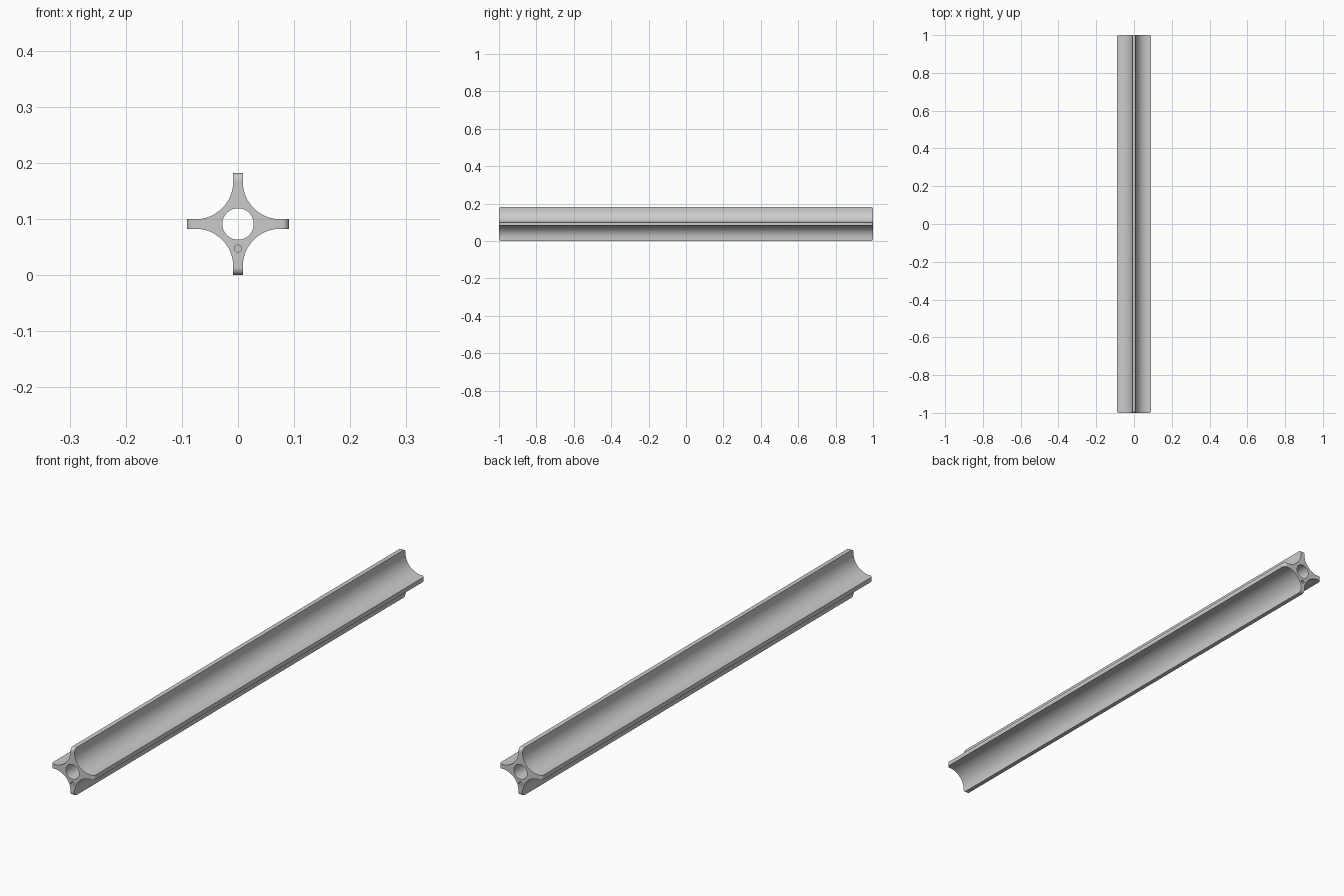
import bpy, bmesh, math

if "Cube" in bpy.data.objects:
    bpy.data.objects.remove(bpy.data.objects["Cube"])

REACH = 0.091     # centre to arm tip, also height of the axis
HALF = 0.0085     # half thickness of an arm
FLUTE = 0.067     # radius of the concave flutes
ROUND = 0.013     # rounding of arm tips at both ends
STEPS = 16


def section(reach):
    """Four-armed outline with concave quarter arcs between the arms."""
    pts = []
    c = HALF + FLUTE
    for q in range(4):
        quarter = [(reach, HALF)]
        for i in range(STEPS + 1):
            a = math.radians(270 - 90 * i / STEPS)
            quarter.append((c + FLUTE * math.cos(a), c + FLUTE * math.sin(a)))
        quarter.append((HALF, reach))
        s, k = round(math.sin(q * math.pi / 2)), round(math.cos(q * math.pi / 2))
        pts += [(x * k - z * s, x * s + z * k) for x, z in quarter]
    return pts


# Stations along the length: arm tips curve in at both ends
steps = [(1 - ROUND + ROUND * math.sin(t), REACH - ROUND + ROUND * math.cos(t))
         for t in (math.pi / 2 * i / 6 for i in range(7))]
stations = [(-y, r) for y, r in reversed(steps)] + steps

# Fluted bar lofted through the stations
bm = bmesh.new()
rings = [[bm.verts.new((x, y, z + REACH)) for x, z in section(r)] for y, r in stations]
for a, b in zip(rings, rings[1:]):
    for i in range(len(a)):
        j = (i + 1) % len(a)
        bm.faces.new((a[i], a[j], b[j], b[i]))
bm.faces.new(rings[0])
bm.faces.new(rings[-1])
bmesh.ops.recalc_face_normals(bm, faces=bm.faces)
mesh = bpy.data.meshes.new("fluted_bar")
bm.to_mesh(mesh)
bm.free()
bar = bpy.data.objects.new("fluted_bar", mesh)
bpy.context.collection.objects.link(bar)


def drill(name, sides, radius, length, y, z):
    bpy.ops.mesh.primitive_cylinder_add(vertices=sides, radius=radius, depth=length,
                                        location=(0, y, z), rotation=(math.pi / 2, 0, 0))
    cutter = bpy.context.object
    cutter.name = name
    mod = bar.modifiers.new(name, 'BOOLEAN')
    mod.operation = 'DIFFERENCE'
    mod.solver = 'EXACT'
    mod.object = cutter
    return cutter


# Through bore and a small blind hexagonal hole in each end
cutters = [drill("bore_cutter", 48, 0.028, 2.2, 0, REACH)]
for side in (-1, 1):
    cutters.append(drill("pin_hole_cutter", 6, 0.007, 0.08, side, 0.047))

bpy.ops.object.select_all(action='DESELECT')
bar.select_set(True)
bpy.context.view_layer.objects.active = bar
for name in [m.name for m in bar.modifiers]:
    bpy.ops.object.modifier_apply(modifier=name)
for cutter in cutters:
    bpy.data.objects.remove(cutter)
bpy.ops.object.shade_smooth_by_angle(angle=math.radians(30))
